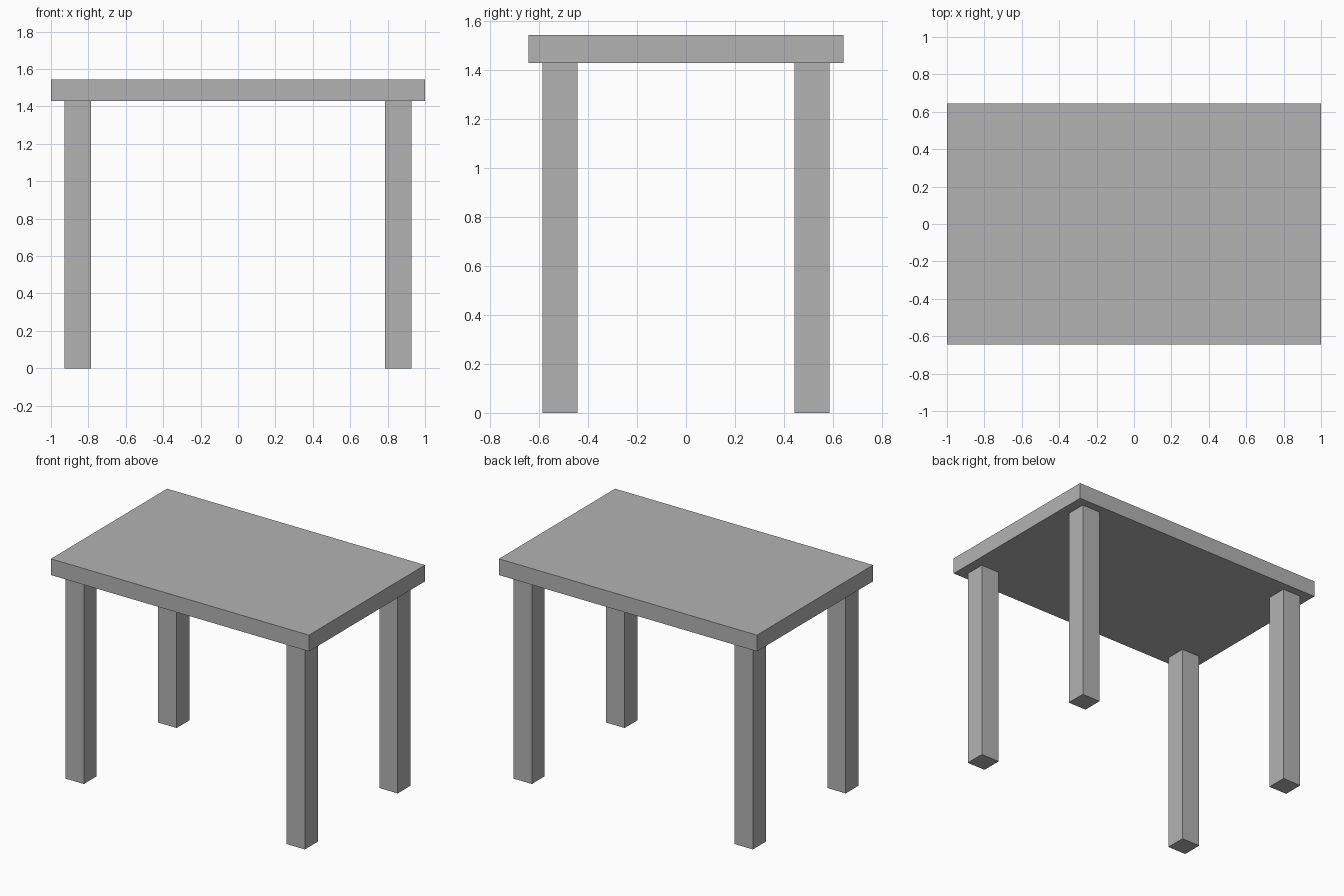
import bpy

cube = bpy.data.objects.get("Cube")
if cube:
    bpy.data.objects.remove(cube, do_unlink=True)

# Single plain grey
GREY = (0.45, 0.45, 0.45, 1.0)
grey = bpy.data.materials.new("plain_grey")
grey.use_nodes = True
grey.diffuse_color = GREY
bsdf = next(n for n in grey.node_tree.nodes if n.type == "BSDF_PRINCIPLED")
bsdf.inputs["Base Color"].default_value = GREY

# Overall sizes
LENGTH, DEPTH = 2.0, 1.286
LEG_HEIGHT, LEG_WIDTH, TOP_THICKNESS = 1.429, 0.143, 0.114
LEG_X, LEG_Y = 0.857, 0.514


def box(name, size, x, y, base):
    """Add a box whose underside rests at height base."""
    bpy.ops.mesh.primitive_cube_add(size=1, location=(x, y, base + size[2] / 2))
    ob = bpy.context.object
    ob.name = name
    ob.scale = size
    bpy.ops.object.transform_apply(location=False, rotation=False, scale=True)
    ob.data.materials.append(grey)
    return ob


# Table top
box("table_top", (LENGTH, DEPTH, TOP_THICKNESS), 0, 0, LEG_HEIGHT)

# Four square legs
for side, sx in (("left", 1), ("right", -1)):
    for end, sy in (("front", -1), ("back", 1)):
        box(f"{end}_{side}_leg", (LEG_WIDTH, LEG_WIDTH, LEG_HEIGHT),
            sx * LEG_X, sy * LEG_Y, 0)
